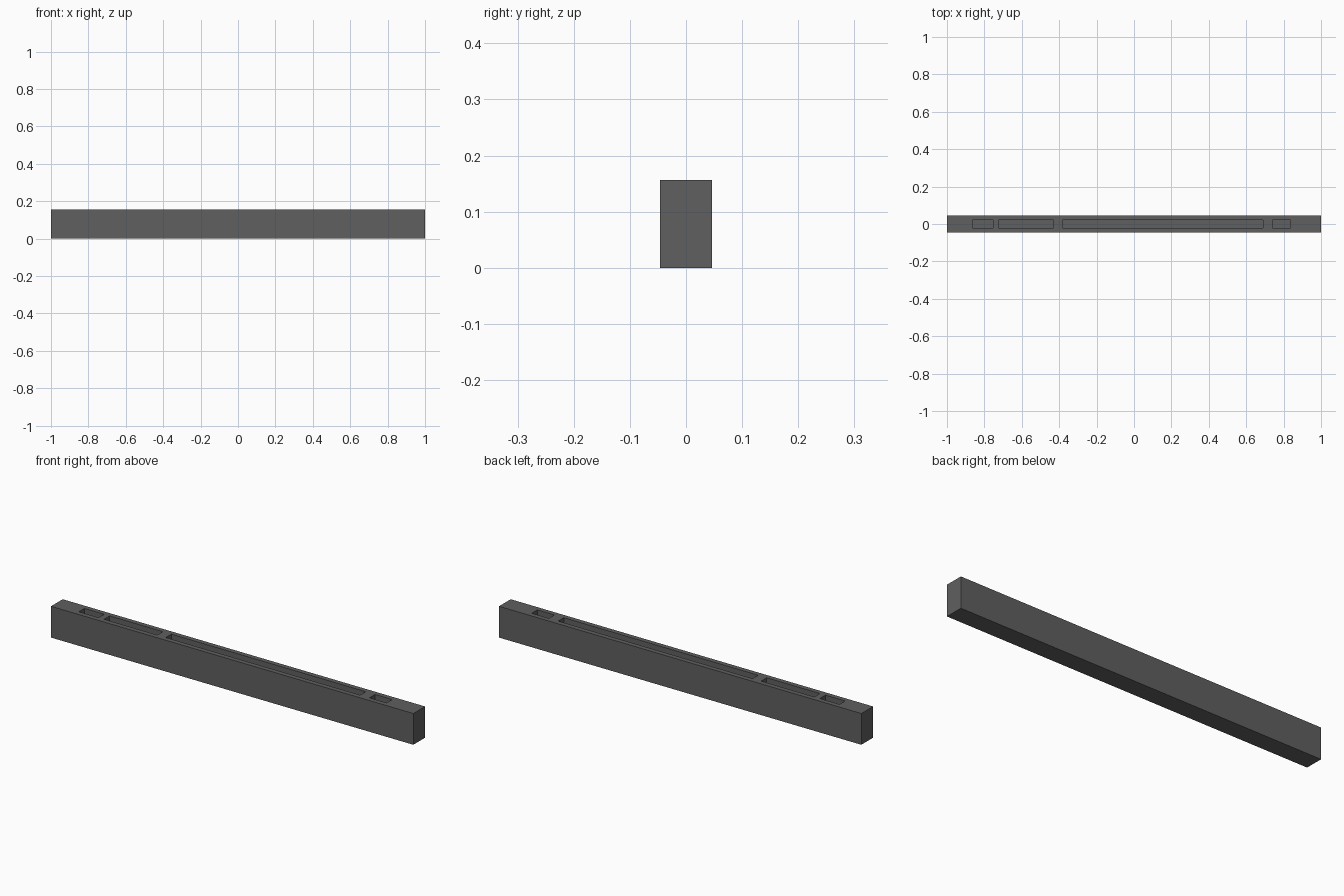
import bpy

if "Cube" in bpy.data.objects:
    bpy.data.objects.remove(bpy.data.objects["Cube"])

LENGTH, WIDTH, HEIGHT = 2.0, 0.092, 0.156
SLOT_HALF_WIDTH, SLOT_DEPTH = 0.022, 0.04
SLOTS = [(-0.863, -0.754), (-0.724, -0.43), (-0.383, 0.69), (0.741, 0.836)]

dark = bpy.data.materials.new("dark_grey")
dark.diffuse_color = (0.115, 0.115, 0.115, 1)
dark.use_nodes = True
dark.node_tree.nodes["Principled BSDF"].inputs["Base Color"].default_value = dark.diffuse_color


def box(name, x0, x1, half_y, z0, z1):
    bpy.ops.mesh.primitive_cube_add(size=1, location=((x0 + x1) / 2, 0, (z0 + z1) / 2))
    ob = bpy.context.object
    ob.name = name
    ob.scale = (x1 - x0, 2 * half_y, z1 - z0)
    bpy.ops.object.transform_apply(location=True, rotation=False, scale=True)
    ob.data.materials.append(dark)
    return ob


# Solid beam
beam = box("beam", -LENGTH / 2, LENGTH / 2, WIDTH / 2, 0, HEIGHT)

# Row of recessed slots cut into the top face
for i, (x0, x1) in enumerate(SLOTS):
    cutter = box(f"slot_cutter_{i + 1}", x0, x1, SLOT_HALF_WIDTH,
                 HEIGHT - SLOT_DEPTH, HEIGHT + 0.05)
    cutter.hide_render = True
    cutter.display_type = 'WIRE'
    cut = beam.modifiers.new(f"slot_{i + 1}", 'BOOLEAN')
    cut.operation = 'DIFFERENCE'
    cut.solver = 'EXACT'
    cut.object = cutter
